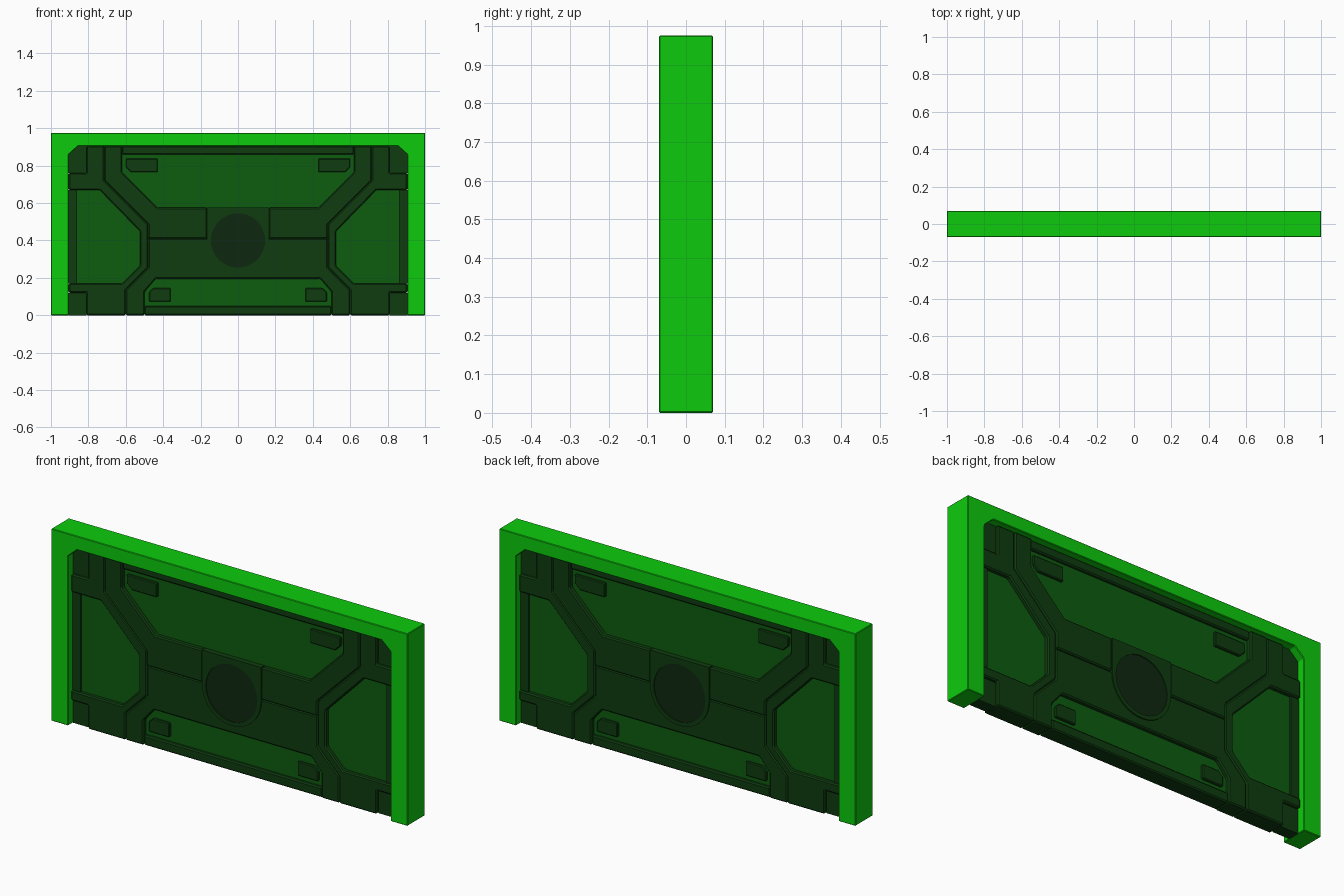
import bpy, bmesh, math

if "Cube" in bpy.data.objects:
    bpy.data.objects.remove(bpy.data.objects["Cube"])


def material(name, rgb):
    m = bpy.data.materials.new(name)
    m.diffuse_color = (*rgb, 1)
    m.use_nodes = True
    m.node_tree.nodes["Principled BSDF"].inputs["Base Color"].default_value = m.diffuse_color
    return m


BRIGHT = material("bright green", (0.004, 0.60, 0.004))
PANEL = material("mid green", (0.004, 0.107, 0.0045))
RIB = material("dark green", (0.0045, 0.045, 0.0048))
DISC = material("deepest green", (0.0045, 0.021, 0.005))


def prism(name, pts, half, mat, mirror=False, bevel=0.0):
    """Outline in x/z extruded to y = +-half; optionally a second copy mirrored in x."""
    bm = bmesh.new()
    for s in ((1, -1) if mirror else (1,)):
        front = [bm.verts.new((s * x, -half, z)) for x, z in pts]
        back = [bm.verts.new((s * x, half, z)) for x, z in pts]
        bm.faces.new(front)
        bm.faces.new(back[::-1])
        n = len(pts)
        for i in range(n):
            j = (i + 1) % n
            bm.faces.new((front[i], back[i], back[j], front[j]))
    bmesh.ops.recalc_face_normals(bm, faces=bm.faces[:])
    me = bpy.data.meshes.new(name)
    bm.to_mesh(me)
    bm.free()
    me.materials.append(mat)
    ob = bpy.data.objects.new(name, me)
    bpy.context.collection.objects.link(ob)
    if bevel:
        b = ob.modifiers.new("edge", "BEVEL")
        b.width, b.segments, b.limit_method = bevel, 1, "ANGLE"
    return ob


def both(half_pts):
    """Complete an outline whose half runs from x = 0 round to x = 0."""
    return half_pts + [(-x, z) for x, z in reversed(half_pts) if x > 0]


def rect(x0, x1, z0, z1):
    return [(x0, z0), (x1, z0), (x1, z1), (x0, z1)]


def arc(r, a0, a1, n, cz=0.4):
    return [(r * math.cos(math.radians(a0 + (a1 - a0) * i / n)),
             cz + r * math.sin(math.radians(a0 + (a1 - a0) * i / n))) for i in range(n + 1)]


# Surrounding frame with chamfered inner corners
prism("frame", [(-1, 0), (-1, .975), (1, .975), (1, 0), (.905, 0), (.905, .86), (.855, .905),
                (-.855, .905), (-.905, .86), (-.905, 0)], .07, BRIGHT, bevel=.003)

# Recessed sheet that shows as the mid green panels
prism("panel_sheet", rect(-.9, .9, .004, .91), .025, PANEL)

# Raised ribs crossing the door
B = .006
prism("upper_arm", [(.715, .905), (.62, .905), (.62, .765), (.43, .575), (.165, .575),
                    (.165, .41), (.48, .41), (.48, .485), (.715, .72)], .05, RIB, True, B)
prism("lower_arm", both([(0, .41), (.48, .41), (.48, .255), (.6, .135), (.6, 0), (.5, 0),
                         (.5, .125), (.44, .195), (0, .195)]), .046, RIB, False, B)

# Borders wrapping the side panels
prism("side_border", [(.715, .905), (.715, .72), (.48, .485), (.48, .255), (.6, .135), (.6, 0),
                      (.81, 0), (.81, .12), (.905, .12), (.905, .17), (.62, .17), (.525, .265),
                      (.525, .45), (.74, .67), (.905, .67), (.905, .76), (.81, .76),
                      (.81, .905)], .047, RIB, True, B)
prism("side_strip", rect(.86, .905, .17, .67), .036, RIB, True)
prism("upper_corner", rect(.81, .905, .76, .905), .03, RIB, True)
prism("lower_corner", rect(.81, .905, 0, .12), .03, RIB, True)

# Horizontal rails closing the upper and lower panels
prism("top_rail", rect(-.62, .62, .86, .906), .04, RIB, bevel=B)
prism("bottom_rail", rect(-.5, .5, 0, .05), .042, RIB, bevel=B)

# Small chamfered pads on the panels
prism("upper_pad", [(.6, .837), (.43, .837), (.43, .765), (.572, .765), (.6, .793)],
      .038, RIB, True, .004)
prism("lower_pad", [(.475, .073), (.36, .073), (.36, .145), (.453, .145), (.475, .123)],
      .038, RIB, True, .004)

# Central hub ring and round disc
prism("hub", [(0, .575), (.165, .575)] + arc(.165, 0, -90, 10) + arc(.145, -90, 90, 20),
      .052, RIB, True)
prism("disc", arc(.147, 0, 351, 39), .0475, DISC)
